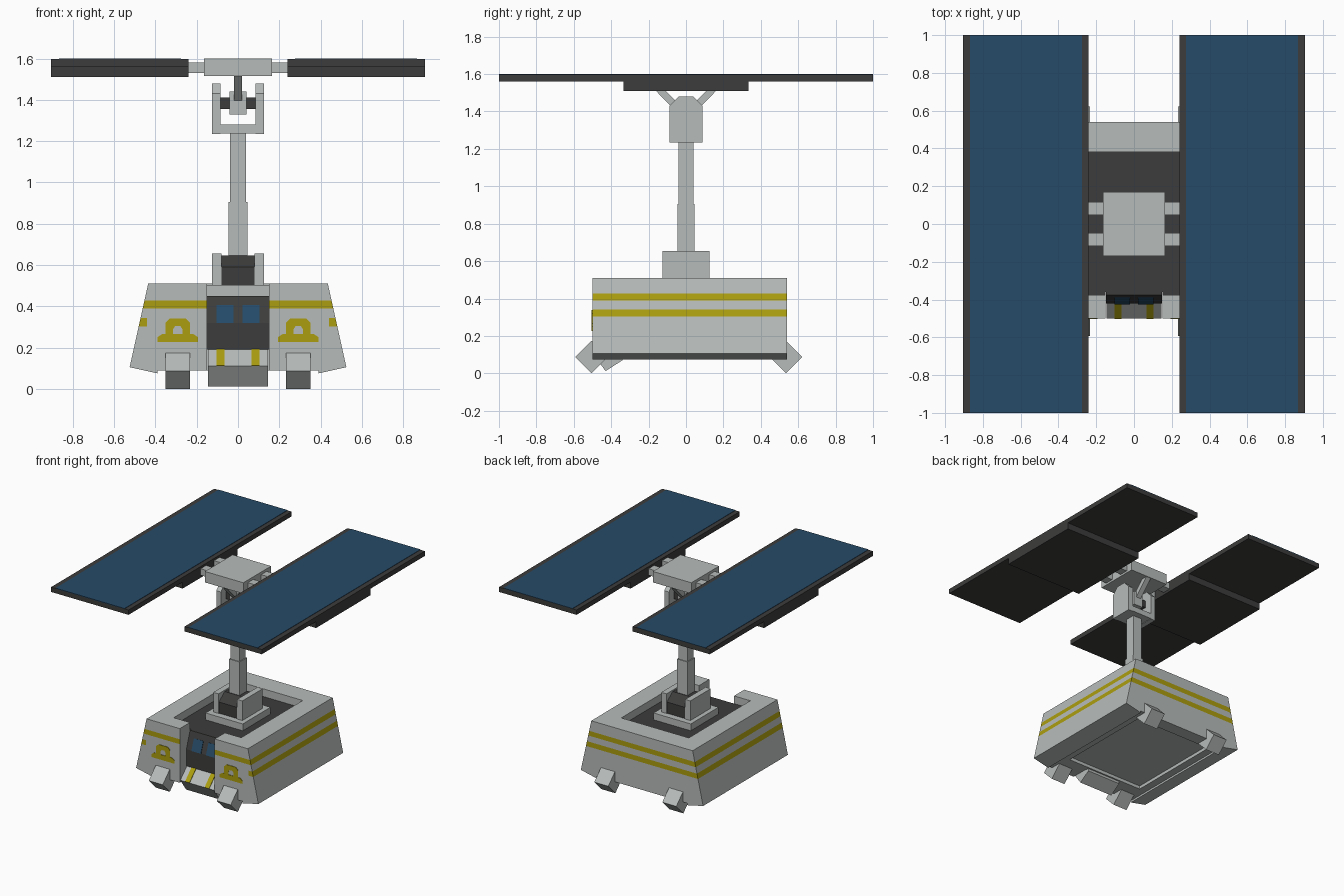
import bpy
import bmesh
from mathutils import Vector

cube = bpy.data.objects.get("Cube")
if cube:
    bpy.data.objects.remove(cube, do_unlink=True)


def material(name, rgb):
    mat = bpy.data.materials.new(name)
    mat.use_nodes = True
    mat.diffuse_color = (*rgb, 1)
    mat.node_tree.nodes["Principled BSDF"].inputs["Base Color"].default_value = (*rgb, 1)
    return mat


LIGHT = material("light grey", (0.47, 0.50, 0.49))
DARK = material("charcoal", (0.046, 0.046, 0.045))
BLUE = material("cell blue", (0.019, 0.07, 0.14))
YELLOW = material("hazard yellow", (0.41, 0.34, 0.005))


def prism(name, points, axis, start, end, mat):
    """Extrude a 2D outline along x (outline in y, z) or y (outline in x, z)."""
    bm = bmesh.new()

    def place(p, d):
        return (d, p[0], p[1]) if axis == "x" else (p[0], d, p[1])

    face = bm.faces.new([bm.verts.new(place(p, start)) for p in points])
    new = bmesh.ops.extrude_face_region(bm, geom=[face])["geom"]
    offset = Vector(place((0, 0), end - start))
    bmesh.ops.translate(bm, vec=offset, verts=[v for v in new if isinstance(v, bmesh.types.BMVert)])
    bmesh.ops.recalc_face_normals(bm, faces=bm.faces)
    mesh = bpy.data.meshes.new(name)
    bm.to_mesh(mesh)
    bm.free()
    mesh.materials.append(mat)
    obj = bpy.data.objects.new(name, mesh)
    bpy.context.collection.objects.link(obj)
    return obj


def box(name, x, y, z, mat):
    """Box from (min, max) pairs on each axis."""
    outline = [(y[0], z[0]), (y[1], z[0]), (y[1], z[1]), (y[0], z[1])]
    return prism(name, outline, "x", x[0], x[1], mat)


def span(side, a, b):
    return tuple(sorted((side * a, side * b)))


def mirrored(points):
    return points + [(-a, b) for a, b in reversed(points)]


# Body shell: tapered section, with a deck well, a front notch and a belly pocket
body = prism("body", mirrored([(0.435, 0.51), (0.525, 0.105), (0.39, 0.075), (0.39, 0.09)]),
             "y", -0.5, 0.54, LIGHT)
cutters = [
    box("well_cutter", (-0.29, 0.29), (-0.375, 0.38), (0.45, 0.7), LIGHT),
    box("notch_cutter", (-0.15, 0.15), (-0.7, -0.36), (-0.1, 0.8), LIGHT),
    box("belly_cutter", (-0.33, 0.33), (-0.33, 0.44), (-0.1, 0.115), LIGHT),
]
bpy.context.view_layer.objects.active = body
for cutter in cutters:
    mod = body.modifiers.new("cut", "BOOLEAN")
    mod.operation = "DIFFERENCE"
    mod.solver = "EXACT"
    mod.object = cutter
    bpy.ops.object.modifier_apply(modifier=mod.name)
for cutter in cutters:
    bpy.data.objects.remove(cutter, do_unlink=True)

# Stripes cut into the outer walls, dark deck floor
body.data.materials.clear()
for mat in (LIGHT, DARK, YELLOW):
    body.data.materials.append(mat)
bm = bmesh.new()
bm.from_mesh(body.data)
cuts = [((0, 0, z), (0, 0, 1)) for z in (0.303, 0.342, 0.389, 0.427)]
cuts += [((x, 0, 0), (1, 0, 0)) for x in (-0.44, 0.44)]
for co, no in cuts:
    bmesh.ops.bisect_plane(bm, geom=bm.verts[:] + bm.edges[:] + bm.faces[:],
                           plane_co=co, plane_no=no)
bm.normal_update()
for f in bm.faces:
    c, n = f.calc_center_median(), f.normal
    f.material_index = 0
    front = n.y < -0.9 and c.y < -0.49
    outer = front or (n.y > 0.9 and c.y > 0.53) or (abs(n.x) > 0.9 and abs(c.x) > 0.42)
    upper = 0.389 < c.z < 0.427
    lower = 0.303 < c.z < 0.342 and (not front or abs(c.x) > 0.44)
    if outer and (upper or lower):
        f.material_index = 2
    elif n.z > 0.9 and 0.44 < c.z < 0.46:
        f.material_index = 1
bm.to_mesh(body.data)
bm.free()

# Front console and its loading ramp
prism("console", [(-0.35, 0.45), (-0.375, 0.45), (-0.42, 0.32), (-0.42, 0.19), (-0.35, 0.19)],
      "x", -0.149, 0.149, DARK)
prism("ramp", [(-0.35, 0.19), (-0.42, 0.19), (-0.50, 0.11), (-0.43, 0.012), (-0.34, 0.07)],
      "x", -0.145, 0.145, LIGHT)

for side, label in ((1, "left"), (-1, "right")):
    # Console window and ramp stripe
    prism("window_" + label, [(-0.389, 0.405), (-0.394, 0.407), (-0.425, 0.32), (-0.42, 0.318)],
          "x", *span(side, 0.022, 0.103), BLUE)
    prism("ramp_stripe_" + label, [(-0.42, 0.19), (-0.423, 0.193), (-0.503, 0.113), (-0.5, 0.11)],
          "x", *span(side, 0.065, 0.103), YELLOW)

    # Painted front marking: bar with an arch above it
    cx = side * 0.292
    bar = mirrored([(0.075, 0.266), (0.098, 0.25), (0.098, 0.227)])
    arch = mirrored([(0.022, 0.266), (0.06, 0.266), (0.06, 0.32), (0.04, 0.34)])
    arch += [(-0.022, 0.29), (-0.012, 0.305), (0.012, 0.305), (0.022, 0.29)]
    for part, shape in (("bar", bar), ("arch", arch)):
        prism("marking_%s_%s" % (part, label), [(cx + a, b) for a, b in shape],
              "y", -0.504, -0.498, YELLOW)

    # Feet: cubes turned on edge at each corner
    for end, y in (("front", -0.505), ("back", 0.535)):
        r = 0.087
        prism("foot_%s_%s" % (end, label),
              [(y - r, r), (y, 0), (y + r, r), (y, 2 * r)],
              "x", *span(side, 0.232, 0.352), LIGHT)

    # Mast base cheek and top fork arm
    box("base_cheek_" + label, span(side, 0.08, 0.125), (-0.125, 0.125), (0.49, 0.655), LIGHT)
    prism("fork_arm_" + label, mirrored([(0.088, 1.235), (0.088, 1.43), (0.04, 1.48)]),
          "x", *span(side, 0.085, 0.125), LIGHT)

    # Solar wing with underside housing and arms to the hub
    wing = span(side, 0.24, 0.905)
    box("wing_" + label, wing, (-1, 1), (1.56, 1.597), DARK)
    box("wing_cells_" + label, span(side, 0.275, 0.867), (-1, 1), (1.594, 1.6), BLUE)
    box("wing_housing_" + label, wing, (-0.335, 0.335), (1.51, 1.565), DARK)
    for y in (-0.082, 0.082):
        box("wing_arm_" + label, span(side, 0.16, 0.245), (y - 0.034, y + 0.034),
            (1.53, 1.58), LIGHT)

# Mast
box("mast_plate", (-0.16, 0.16), (-0.17, 0.17), (0.445, 0.503), LIGHT)
prism("mast_block", mirrored([(0.12, 0.49), (0.12, 0.59), (0.05, 0.645)]),
      "x", -0.082, 0.082, DARK)
box("mast_lower", (-0.045, 0.045), (-0.045, 0.045), (0.6, 0.905), LIGHT)
box("mast_upper", (-0.039, 0.039), (-0.039, 0.039), (0.9, 1.24), LIGHT)

# Tilting head: fork base, axle, pivot and struts up to the hub
box("fork_base", (-0.09, 0.09), (-0.088, 0.088), (1.238, 1.28), LIGHT)
box("axle", (-0.09, 0.09), (-0.028, 0.028), (1.355, 1.411), DARK)
box("pivot", (-0.04, 0.04), (-0.05, 0.05), (1.33, 1.44), LIGHT)
for s, label in ((1, "back"), (-1, "front")):
    prism("strut_" + label,
          [(s * 0.17, 1.52), (s * 0.118, 1.52), (s * -0.01, 1.39), (s * 0.03, 1.375)],
          "x", -0.02, 0.02, LIGHT)
box("hub", (-0.165, 0.165), (-0.17, 0.17), (1.515, 1.6), LIGHT)
